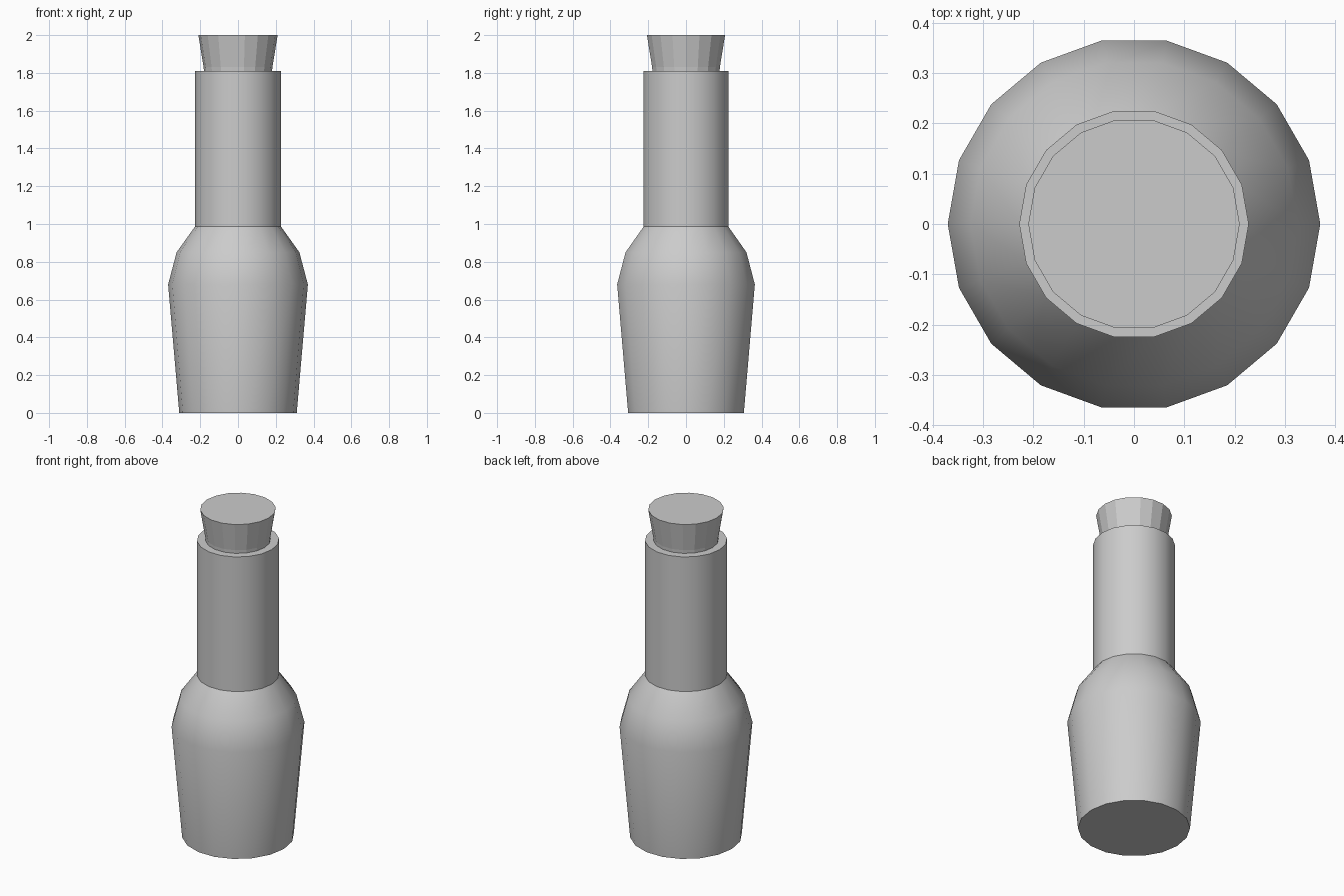
import bpy
import bmesh
from math import cos, sin, tau, radians

SIDES = 18

cube = bpy.data.objects.get("Cube")
if cube:
    bpy.data.objects.remove(cube, do_unlink=True)

grey = bpy.data.materials.new("light grey")
grey.use_nodes = True
colour = (0.6, 0.6, 0.6, 1)
grey.diffuse_color = colour
grey.node_tree.nodes["Principled BSDF"].inputs["Base Color"].default_value = colour


def lathe(name, profile, smooth_angle):
    """Turn a (radius, height) profile about z, capping both ends."""
    bm = bmesh.new()
    rings = [[bm.verts.new((r * cos(tau * i / SIDES), r * sin(tau * i / SIDES), z))
              for i in range(SIDES)] for r, z in profile]
    for low, high in zip(rings, rings[1:]):
        for i in range(SIDES):
            j = (i + 1) % SIDES
            bm.faces.new((low[i], low[j], high[j], high[i]))
    bm.faces.new(rings[0][::-1])
    bm.faces.new(rings[-1])
    mesh = bpy.data.meshes.new(name)
    bm.to_mesh(mesh)
    bm.free()
    mesh.materials.append(grey)
    obj = bpy.data.objects.new(name, mesh)
    bpy.context.collection.objects.link(obj)
    if smooth_angle:
        bpy.ops.object.select_all(action='DESELECT')
        obj.select_set(True)
        bpy.context.view_layer.objects.active = obj
        bpy.ops.object.shade_smooth_by_angle(angle=radians(smooth_angle))
    return obj


# Bottle body with rounded shoulder
lathe("bottle_body", [(0.311, 0), (0.37, 0.68), (0.325, 0.85), (0.225, 0.99)], 40)

# Straight neck
lathe("bottle_neck", [(0.228, 0.985), (0.228, 1.81)], 40)

# Flared, faceted stopper
lathe("stopper", [(0.18, 1.80), (0.182, 1.83), (0.21, 2.0)], 0)
